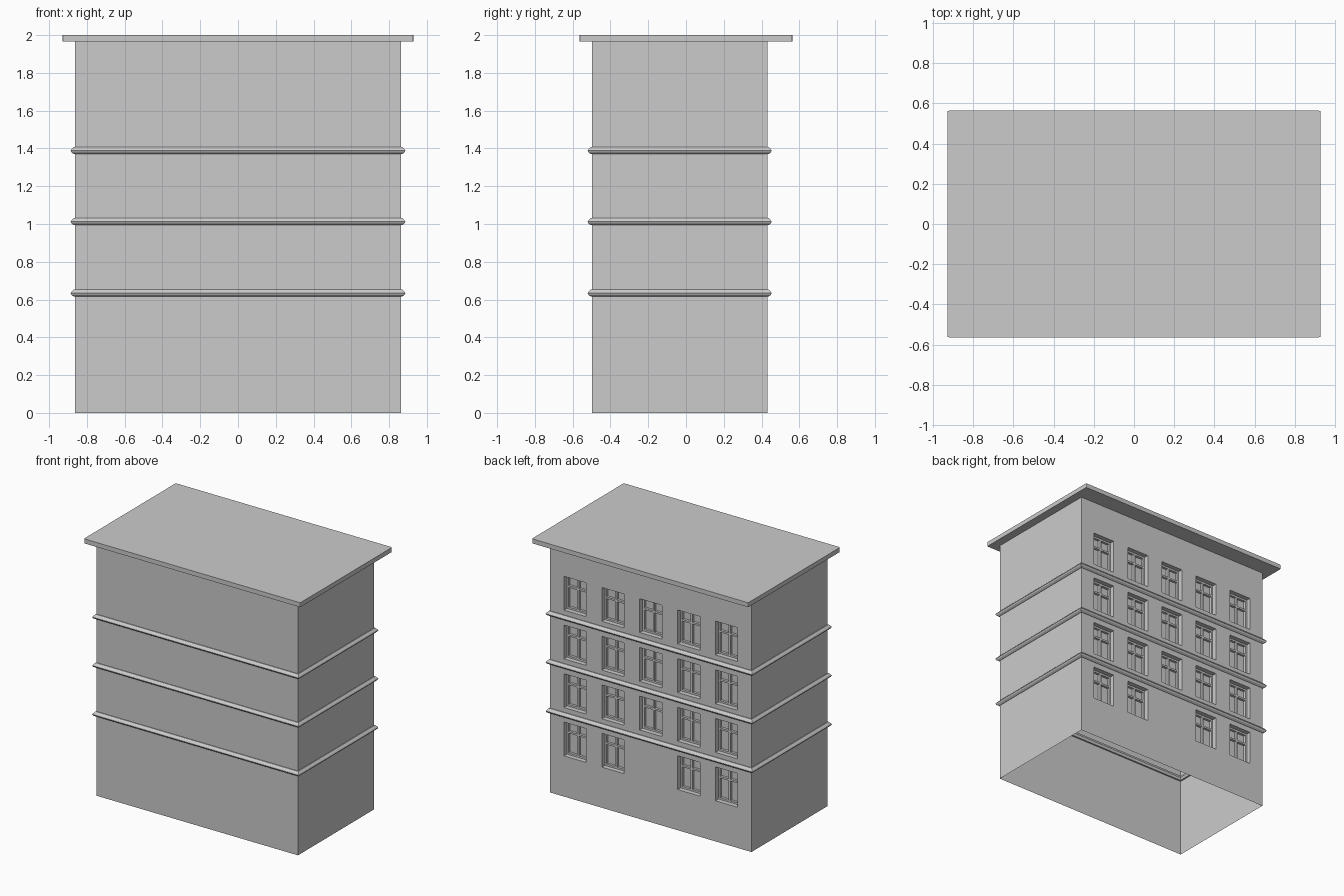
import bpy, bmesh
from mathutils import Vector

if "Cube" in bpy.data.objects:
    bpy.data.objects.remove(bpy.data.objects["Cube"])

X, YF, YB, TOP = 0.863, -0.498, 0.431, 1.966
COLS = [-0.65, -0.325, 0.0, 0.325, 0.65]
ROWS = [0.315, 0.69, 1.067, 1.445]
W, H, DEPTH = 0.19, 0.262, 0.055


def finish(bm, name):
    mesh = bpy.data.meshes.new(name)
    bmesh.ops.remove_doubles(bm, verts=bm.verts, dist=1e-5)
    bmesh.ops.recalc_face_normals(bm, faces=bm.faces)
    bm.to_mesh(mesh)
    bm.free()
    obj = bpy.data.objects.new(name, mesh)
    bpy.context.collection.objects.link(obj)
    return obj


def box(bm, lo, hi):
    res = bmesh.ops.create_cube(bm, size=1)
    lo, hi = Vector(lo), Vector(hi)
    for v in res["verts"]:
        v.co = Vector(((lo[i] + hi[i]) / 2 + v.co[i] * (hi[i] - lo[i]) for i in range(3)))


def quad(bm, pts):
    return bm.faces.new([bm.verts.new(p) for p in pts])


def is_window(c, r):
    # the middle of the ground floor has no window
    return not (r == 0 and c == 2)


# walls: open shell, the back is a grid with recessed window openings
bm = bmesh.new()
quad(bm, [(-X, YF, 0), (X, YF, 0), (X, YF, TOP), (-X, YF, TOP)])
for s in (-1, 1):
    quad(bm, [(s * X, YF, 0), (s * X, YB, 0), (s * X, YB, TOP), (s * X, YF, TOP)])
xs = [-X] + [c + s * W / 2 for c in COLS for s in (-1, 1)] + [X]
zs = [0] + [z for r in ROWS for z in (r, r + H)] + [TOP]
for i in range(len(xs) - 1):
    for j in range(len(zs) - 1):
        x0, x1, z0, z1 = xs[i], xs[i + 1], zs[j], zs[j + 1]
        rim = [(x1, z0), (x0, z0), (x0, z1), (x1, z1)]
        if i % 2 and j % 2 and is_window(i // 2, j // 2):
            # reveal and glass
            for k in range(4):
                a, b = rim[k], rim[(k + 1) % 4]
                quad(bm, [(a[0], YB, a[1]), (b[0], YB, b[1]),
                          (b[0], YB - DEPTH, b[1]), (a[0], YB - DEPTH, a[1])])
            quad(bm, [(x, YB - DEPTH, z) for x, z in rim])
        else:
            quad(bm, [(x, YB, z) for x, z in rim])
finish(bm, "walls")

# window frames: border, centre mullion and transom
bm = bmesh.new()
y0, y1, t = YB - DEPTH, YB - 0.036, 0.014
for r, z in enumerate(ROWS):
    for c, x in enumerate(COLS):
        if not is_window(c, r):
            continue
        a, b, top = x - W / 2, x + W / 2, z + H
        box(bm, (a, y0, z), (a + t, y1, top))
        box(bm, (b - t, y0, z), (b, y1, top))
        box(bm, (a + t, y0, z), (b - t, y1, z + t))
        box(bm, (a + t, y0, top - t), (b - t, y1, top))
        box(bm, (x - 0.008, y0, z + t), (x + 0.008, y1, top - t))
        tz = z + H * 0.66
        for p, q in ((a + t, x - 0.008), (x + 0.008, b - t)):
            box(bm, (p, y0, tz - 0.007), (q, y1, tz + 0.007))
finish(bm, "window_frames")

# string courses: a moulded profile swept around the walls
PROFILE = [(-0.012, 0.02), (0.006, 0.02), (0.018, 0.008), (0.023, 0.0),
           (0.018, -0.01), (0.006, -0.018), (-0.012, -0.018), (-0.02, 0.0)]
for n, zc in enumerate((0.634, 1.012, 1.388)):
    bm = bmesh.new()
    rings = []
    for d, h in PROFILE:
        rings.append([bm.verts.new(p) for p in (
            (-X - d, YF - d, zc + h), (X + d, YF - d, zc + h),
            (X + d, YB + d, zc + h), (-X - d, YB + d, zc + h))])
    for k in range(len(rings)):
        a, b = rings[k], rings[(k + 1) % len(rings)]
        for m in range(4):
            q = (m + 1) % 4
            bm.faces.new((a[m], a[q], b[q], b[m]))
    finish(bm, "string_course_%d" % (n + 1))

# overhanging roof slab with slightly eased vertical corners
bm = bmesh.new()
box(bm, (-0.928, -0.563, 1.965), (0.928, 0.563, 2.0))
edges = [e for e in bm.edges if abs(e.verts[0].co.z - e.verts[1].co.z) > 0.01]
bmesh.ops.bevel(bm, geom=edges, offset=0.008, segments=2, affect='EDGES', profile=0.5)
finish(bm, "roof_slab")
